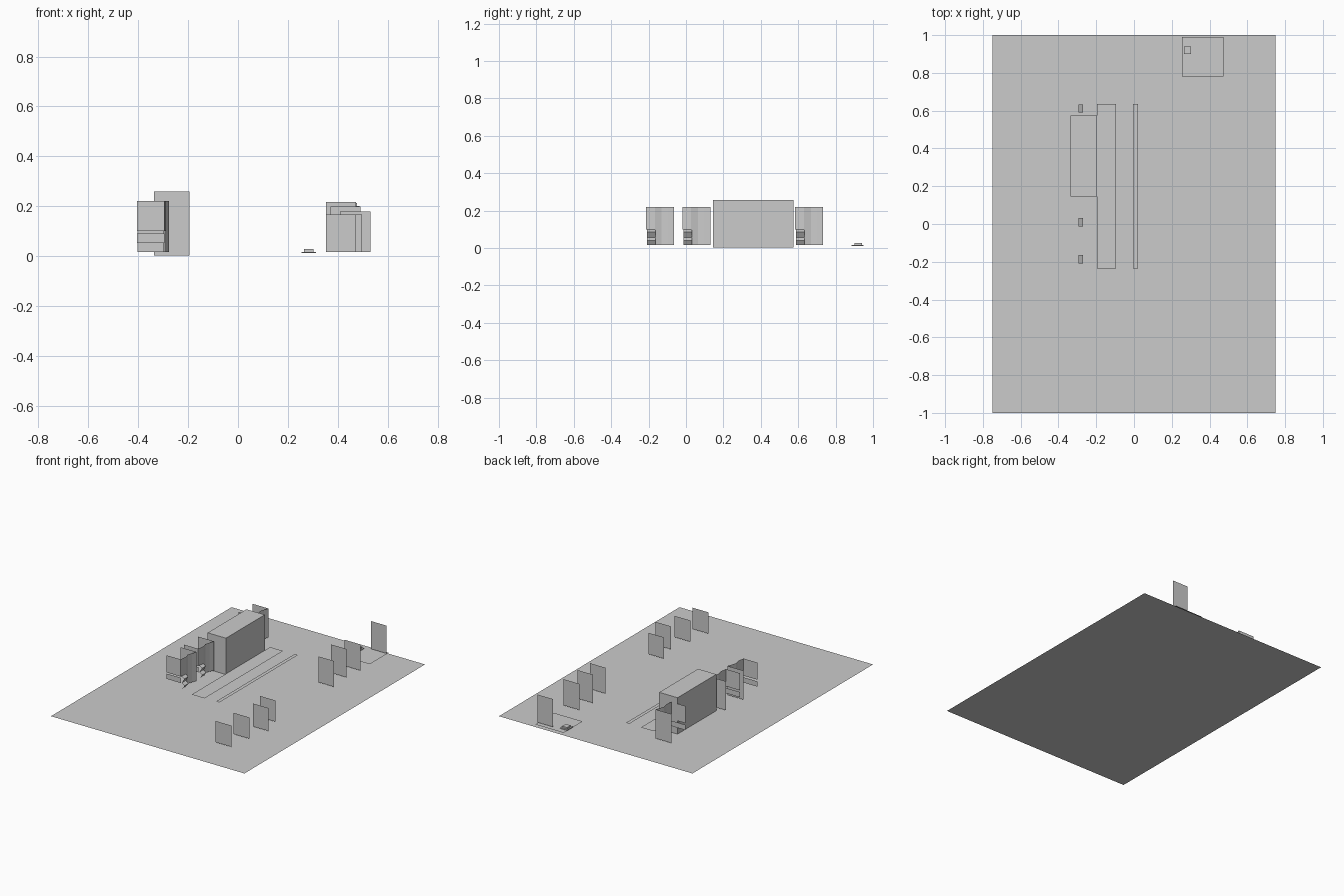
import bpy


def mesh(name, verts, faces):
    me = bpy.data.meshes.new(name)
    me.from_pydata(verts, [], faces)
    ob = bpy.data.objects.new(name, me)
    bpy.context.collection.objects.link(ob)
    return ob


def box(name, x0, x1, y0, y1, z0, z1):
    bpy.ops.mesh.primitive_cube_add(size=1, location=((x0 + x1) / 2, (y0 + y1) / 2, (z0 + z1) / 2))
    ob = bpy.context.object
    ob.name = name
    ob.scale = (x1 - x0, y1 - y0, z1 - z0)
    return ob


def flat(name, x0, x1, y0, y1, z):
    return mesh(name, [(x0, y0, z), (x1, y0, z), (x1, y1, z), (x0, y1, z)], [(0, 1, 2, 3)])


def sheet(name, path, offset):
    """Open strip: sweep a point path along an offset vector."""
    n = len(path)
    far = [tuple(a + b for a, b in zip(p, offset)) for p in path]
    faces = [(i, i + 1, n + i + 1, n + i) for i in range(n - 1)]
    return mesh(name, path + far, faces)


def upright(name, x0, x1, y, z0, z1):
    return sheet(name, [(x0, y, z0), (x1, y, z0)], (0, 0, z1 - z0))


# ground in two parts, meeting at a seam
flat("road", -0.75, 0.225, -1, 1, 0)
flat("pavement", 0.225, 0.75, -1, 1, 0)

# large block
box("main_block", -0.337, -0.195, 0.145, 0.575, 0.003, 0.258)

# low strips in front of the block
flat("floor_plate", -0.195, -0.095, -0.235, 0.635, 0.008)
flat("floor_strip", -0.006, 0.02, -0.235, 0.635, 0.01)

# corner plate with small stepped box
flat("corner_plate", 0.255, 0.475, 0.78, 0.99, 0.012)
box("step_base", 0.255, 0.312, 0.885, 0.95, 0.012, 0.017)
box("step_top", 0.264, 0.302, 0.9, 0.94, 0.017, 0.028)

# row of flat upright boards: left x, y, top z
boards = [(0.352, -0.75, 0.166), (0.375, -0.584, 0.166), (0.41, -0.42, 0.178),
          (0.365, -0.28, 0.166), (0.37, 0.363, 0.198), (0.352, 0.525, 0.216),
          (0.365, 0.66, 0.2), (0.355, 0.965, 0.212)]
for x, y, top in boards:
    upright("upright_board", x, x + 0.122, y, 0.017, top)

# three folded booths
for y in (-0.215, -0.02, 0.582):
    upright("booth_front_upper", -0.405, -0.295, y, 0.1, 0.22)
    upright("booth_front_lower", -0.405, -0.295, y + 0.003, 0.053, 0.09)
    upright("booth_back", -0.402, -0.276, y + 0.15, 0.017, 0.22)
    sheet("booth_side_upper", [(-0.295, y, 0.1), (-0.288, y + 0.048, 0.1)], (0, 0, 0.12))
    sheet("booth_side", [(-0.288, y + 0.048, 0.017), (-0.298, y + 0.085, 0.017),
                         (-0.288, y + 0.118, 0.017), (-0.276, y + 0.15, 0.017)], (0, 0, 0.203))
    # small zigzag seat at the open corner
    sheet("booth_seat", [(-0.293, y + 0.007, 0.1), (-0.27, y + 0.007, 0.087),
                         (-0.29, y + 0.007, 0.055), (-0.269, y + 0.007, 0.04),
                         (-0.284, y + 0.007, 0.017)], (0, 0.044, 0))
